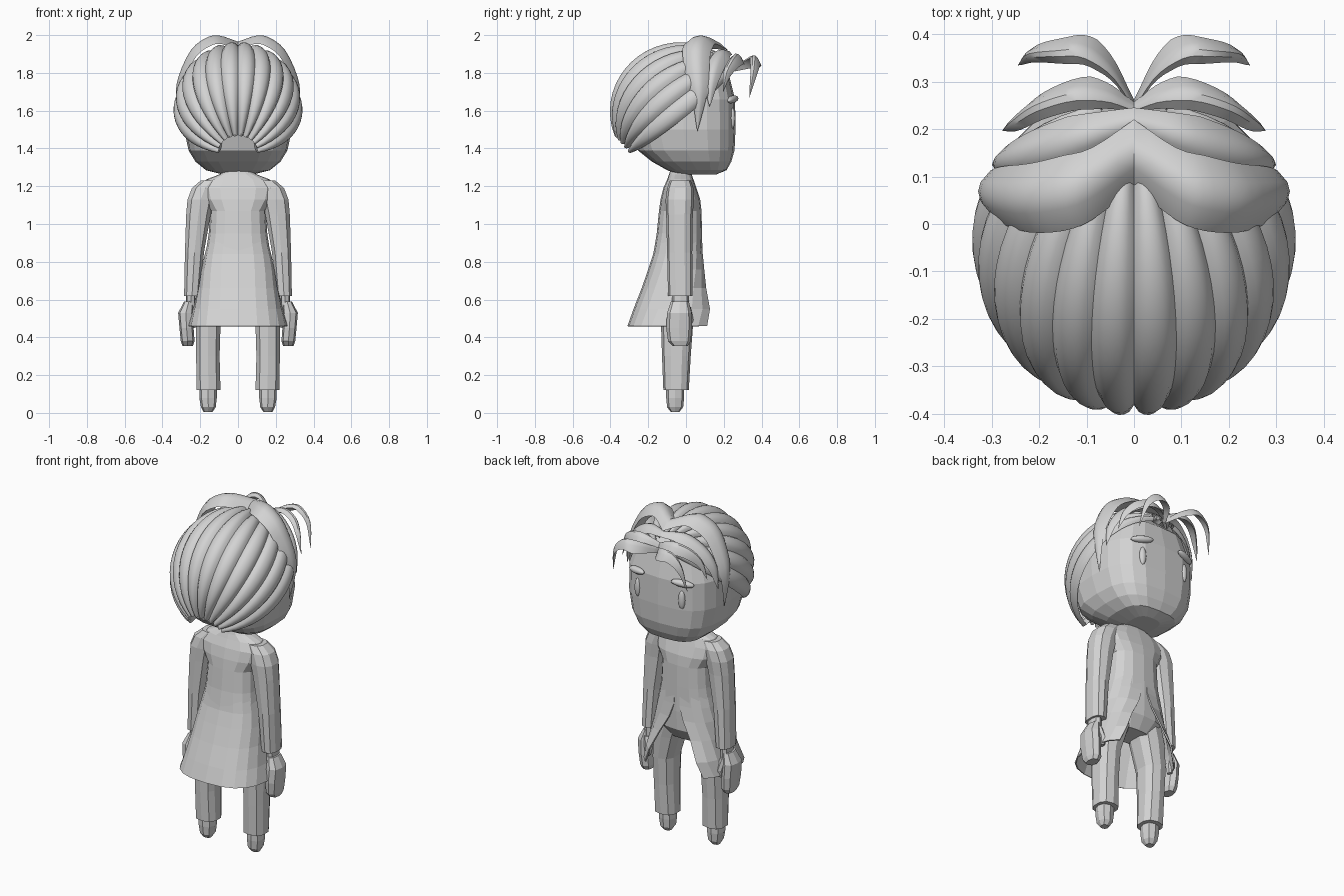
import bpy, bmesh, math
from mathutils import Vector

cube = bpy.data.objects.get("Cube")
if cube:
    bpy.data.objects.remove(cube, do_unlink=True)

# One plain clay colour
clay = bpy.data.materials.new("light grey clay")
clay.use_nodes = True
clay.diffuse_color = (0.65, 0.65, 0.65, 1)
clay.node_tree.nodes["Principled BSDF"].inputs["Base Color"].default_value = clay.diffuse_color


def finish(name, bm, smooth=None):
    bmesh.ops.recalc_face_normals(bm, faces=bm.faces)
    mesh = bpy.data.meshes.new(name)
    bm.to_mesh(mesh)
    bm.free()
    mesh.materials.append(clay)
    obj = bpy.data.objects.new(name, mesh)
    bpy.context.collection.objects.link(obj)
    if smooth:
        bpy.ops.object.select_all(action="DESELECT")
        obj.select_set(True)
        bpy.context.view_layer.objects.active = obj
        bpy.ops.object.shade_smooth_by_angle(angle=math.radians(smooth))
    return obj


def skin(bm, rows, closed=True):
    """Join rows of points into a quad surface, capped when closed."""
    rows = [[bm.verts.new(p) for p in row] for row in rows]
    n = len(rows[0])
    for low, high in zip(rows, rows[1:]):
        for i in range(n if closed else n - 1):
            j = (i + 1) % n
            bm.faces.new((low[i], low[j], high[j], high[i]))
    if closed:
        bm.faces.new(rows[0])
        bm.faces.new(rows[-1])


def power(v, p):
    return math.copysign(abs(v) ** (2 / p), v)


def ring(z, x0, x1, y0, y1, n, p, gap=0, side=1):
    """Rounded-square ring; a gap leaves it open around +y."""
    steps = n if not gap else n - 1
    sweep = math.tau - 2 * gap
    pts = []
    for i in range(n):
        a = gap + sweep * i / steps
        x = (x0 + x1) / 2 + (x1 - x0) / 2 * power(math.sin(a), p)
        y = (y0 + y1) / 2 + (y1 - y0) / 2 * power(math.cos(a), p)
        pts.append((x * side, y, z))
    return pts


def loft(name, rings, n=12, p=2.5, side=1):
    bm = bmesh.new()
    skin(bm, [ring(*r, n, p, side=side) for r in rings])
    return finish(name, bm)


def both(name, rings, n=8):
    for label, side in (("left", 1), ("right", -1)):
        loft(f"{label}_{name}", rings, n, side=side)


def centred(rows):
    return [(z, -w, w, y0, y1) for z, w, y0, y1 in rows]


# Head with a flat face
loft("head", centred([
    (1.262, .08, -.04, .16), (1.285, .17, -.1, .215), (1.33, .225, -.18, .24),
    (1.39, .262, -.255, .257), (1.5, .285, -.29, .262), (1.66, .285, -.29, .26),
    (1.8, .235, -.22, .225), (1.88, .13, -.12, .14)]), n=20, p=3)

# Neck and torso with sloping shoulders
loft("neck", centred([(1.18, .08, -.09, .03), (1.3, .07, -.08, .03)]), n=10)
loft("torso", centred([
    (.62, .12, -.11, .04), (.69, .18, -.15, .085), (.8, .178, -.18, .088),
    (.95, .155, -.155, .085), (1.07, .148, -.143, .082), (1.13, .19, -.135, .075),
    (1.19, .205, -.12, .055), (1.235, .17, -.1, .04), (1.262, .1, -.09, .03),
    (1.28, .07, -.085, .03)]), n=16)

# Coat skirt, split open at the front
skirt = bmesh.new()
hem = [(.46, .262, -.31, .16, 42), (.55, .238, -.278, .158, 35), (.66, .212, -.235, .118, 23),
       (.76, .193, -.2, .098, 9), (.84, .176, -.174, .089, 3), (.92, .156, -.158, .082, 3)]
skin(skirt, [ring(z, -w, w, y0, y1, 17, 2.6, math.radians(g)) for z, w, y0, y1, g in hem],
     closed=False)
coat = finish("coat_skirt", skirt)
shell = coat.modifiers.new("thickness", "SOLIDIFY")
shell.thickness = .008

# Sleeves, wrists, hands and thumbs
both("sleeve", [(.62, .2, .287, -.095, .035), (.85, .178, .283, -.1, .033),
                (1.05, .142, .277, -.105, .036), (1.13, .125, .27, -.108, .042),
                (1.19, .1, .247, -.1, .04), (1.23, .08, .2, -.085, .025)], n=10)
both("wrist", [(.56, .225, .275, -.075, .015), (.65, .225, .275, -.075, .015)])
both("hand", [(.355, .238, .295, -.07, .01), (.38, .23, .303, -.095, .025),
              (.45, .235, .31, -.105, .032), (.53, .235, .317, -.1, .03),
              (.59, .235, .285, -.08, .015)])
both("thumb", [(.45, .225, .25, .0, .03), (.49, .215, .255, -.005, .04),
               (.56, .235, .27, -.02, .025)], n=6)

# Trousers and small rounded feet
both("trouser_leg", [(.12, .09, .222, -.12, .015), (.3, .095, .224, -.127, .025),
                     (.46, .09, .226, -.132, .037), (.6, .045, .215, -.135, .05),
                     (.7, .01, .18, -.135, .06)], n=10)
both("foot", [(.005, .135, .182, -.08, -.035), (.03, .118, .196, -.1, -.015),
              (.08, .112, .205, -.105, -.01), (.14, .112, .205, -.105, -.01)])


# Eyes and eyebrows
def bead(name, place, size, tilt, yaw):
    bpy.ops.mesh.primitive_uv_sphere_add(segments=10, ring_count=6, location=place,
                                         rotation=(0, tilt, yaw))
    obj = bpy.context.object
    obj.name = name
    obj.scale = size
    obj.data.materials.append(clay)
    bpy.ops.object.shade_smooth_by_angle(angle=math.radians(40))


for label, side in (("left", 1), ("right", -1)):
    bead(f"{label}_eye", (side * .145, .246, 1.56), (.02, .016, .055), 0, -side * .25)
    bead(f"{label}_eyebrow", (side * .15, .247, 1.66), (.068, .022, .02), side * .12, -side * .35)

# Swept-back hair: broad ribbed locks gathered at the nape
centre = Vector((0, -.03, 1.6))
radii = Vector((.34, .372, .362))
axis = Vector((0, .77, .64))
up = Vector((0, -.64, .77))
locks, cuts, steps = 12, 6, 20
limit = math.radians(97)
hair = bmesh.new()
rows = []
for s in range(steps + 2):
    polar = math.radians(12 + 150 * min(s, steps) / steps)
    tuck = .78 if s > steps else 1
    row = []
    for i in range(locks * cuts + 1):
        turn = -limit + 2 * limit * i / (locks * cuts)
        puff = .945 + .06 * abs(math.sin(math.pi * i / cuts)) ** .6
        d = axis * math.cos(polar) + math.sin(polar) * (
            Vector((math.sin(turn), 0, 0)) + up * math.cos(turn))
        row.append(centre + Vector(a * b for a, b in zip(d, radii)) * puff * tuck)
    rows.append(row)
skin(hair, rows, closed=False)
finish("swept_back_hair", hair, 35)


# Curved fringe clumps that taper to a point
def spline(pts, t):
    pts = [Vector(p) for p in pts]
    pts = [2 * pts[0] - pts[1]] + pts + [2 * pts[-1] - pts[-2]]
    f = t * (len(pts) - 3)
    k = min(int(f), len(pts) - 4)
    f -= k
    a, b, c, d = pts[k:k + 4]
    return .5 * (2 * b + (c - a) * f + (2 * a - 5 * b + 4 * c - d) * f ** 2
                 + (3 * b - a - 3 * c + d) * f ** 3)


def clump(name, path, spread, drop, start):
    """Ridged blade: two edges set off from a crest, with a shallow underside."""
    spread = Vector(spread)
    for label, side in (("left", 1), ("right", -1)):
        bm = bmesh.new()
        rows = []
        for i in range(19):
            t = i / 18
            crest = spline(path, t)
            w = (start + (1 - start) * min(1, 3 * t)) * (1 - t ** 3) + .01
            inward = (Vector((0, crest.y, 1.62)) - crest).normalized() * drop * w
            section = (crest - spread * w + inward, crest - spread * w * .45 + inward * .2, crest,
                       crest + spread * w * .45 + inward * .2, crest + spread * w + inward,
                       crest + inward * .9)
            rows.append([(p.x * side, p.y, p.z) for p in section])
        skin(bm, rows)
        finish(f"{label}_{name}", bm, 40)


clump("side_fringe", [(0, .15, 1.965), (.1, .085, 1.998), (.17, .065, 1.985), (.25, .055, 1.92),
                      (.315, .062, 1.78), (.328, .07, 1.66), (.295, .06, 1.49)],
      (0, .082, 0), .05, .85)
clump("temple_fringe", [(0, .215, 1.92), (.12, .18, 1.92), (.23, .15, 1.85), (.29, .132, 1.75),
                        (.3, .125, 1.62)], (0, .06, 0), .045, .5)
clump("brow_fringe", [(0, .245, 1.86), (.06, .27, 1.89), (.13, .275, 1.9), (.21, .25, 1.87),
                      (.26, .215, 1.8), (.278, .197, 1.7)], (0, .036, -.02), .04, .35)
clump("front_curl", [(0, .25, 1.83), (.05, .325, 1.87), (.11, .365, 1.89), (.17, .365, 1.88),
                     (.225, .358, 1.81), (.245, .335, 1.67)], (0, .034, -.02), .04, .35)
